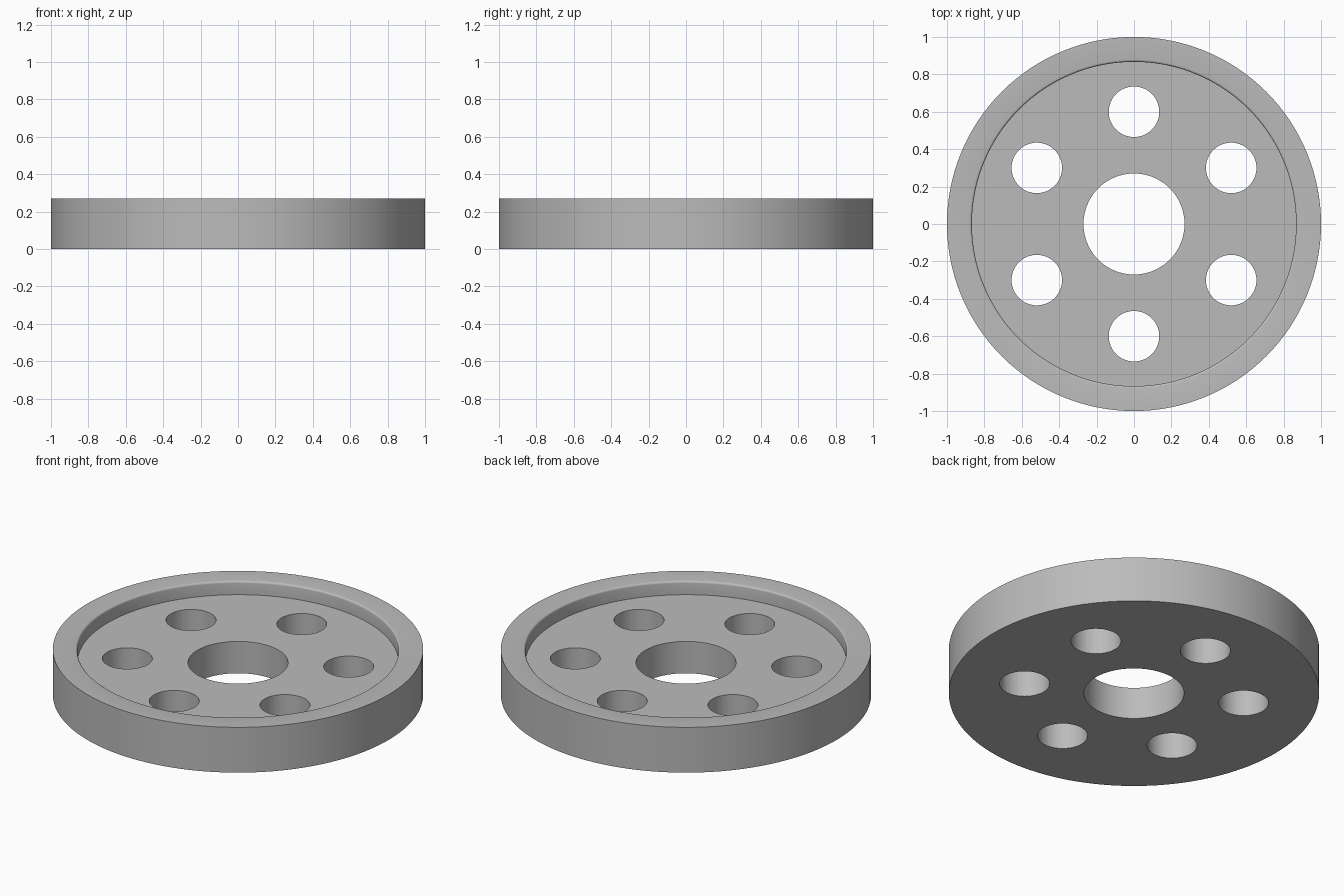
import bpy
import bmesh
from math import cos, sin, pi, radians
from mathutils import Matrix, Vector

cube = bpy.data.objects.get("Cube")
if cube:
    bpy.data.objects.remove(cube, do_unlink=True)

HEIGHT, FLOOR = 0.27, 0.19
OUTER, RECESS, BORE = 1.0, 0.867, 0.27
FILLET = 0.012
HOLE_CIRCLE, HOLE = 0.6, 0.135


def make_material(name, rgb):
    mat = bpy.data.materials.new(name)
    mat.use_nodes = True
    mat.diffuse_color = (*rgb, 1)
    mat.node_tree.nodes["Principled BSDF"].inputs["Base Color"].default_value = (*rgb, 1)
    return mat


def make_object(name, bm):
    mesh = bpy.data.meshes.new(name)
    bmesh.ops.recalc_face_normals(bm, faces=bm.faces)
    bm.to_mesh(mesh)
    bm.free()
    obj = bpy.data.objects.new(name, mesh)
    bpy.context.collection.objects.link(obj)
    return obj


# Wheel disc: closed cross-section with a rounded inner rim edge, spun about z
profile = [(BORE, 0), (OUTER, 0), (OUTER, HEIGHT)]
for i in range(5):
    a = pi / 2 + i * pi / 8
    profile.append((RECESS + FILLET + FILLET * cos(a), HEIGHT - FILLET + FILLET * sin(a)))
profile += [(RECESS, FLOOR), (BORE, FLOOR)]

bm = bmesh.new()
verts = [bm.verts.new((r, 0, z)) for r, z in profile]
edges = [bm.edges.new((v, verts[(i + 1) % len(verts)])) for i, v in enumerate(verts)]
bmesh.ops.spin(bm, geom=verts + edges, cent=(0, 0, 0), axis=(0, 0, 1),
               angle=2 * pi, steps=128, use_merge=True)
bmesh.ops.remove_doubles(bm, verts=bm.verts, dist=1e-5)
wheel = make_object("wheel_disc", bm)
wheel.data.materials.append(make_material("plain grey", (0.5, 0.5, 0.5)))

# Cutter: ring of six round holes
bm = bmesh.new()
for i in range(6):
    a = radians(90 + 60 * i)
    centre = Vector((HOLE_CIRCLE * cos(a), HOLE_CIRCLE * sin(a), FLOOR / 2))
    bmesh.ops.create_cone(bm, cap_ends=True, segments=64, radius1=HOLE, radius2=HOLE,
                          depth=FLOOR * 2, matrix=Matrix.Translation(centre))
cutter = make_object("hole_cutter", bm)
cutter.hide_render = True

cut = wheel.modifiers.new("holes", 'BOOLEAN')
cut.operation = 'DIFFERENCE'
cut.solver = 'EXACT'
cut.object = cutter
bpy.context.view_layer.objects.active = wheel
wheel.select_set(True)
bpy.ops.object.modifier_apply(modifier=cut.name)
bpy.data.objects.remove(cutter, do_unlink=True)

bpy.ops.object.shade_smooth_by_angle(angle=radians(30))
